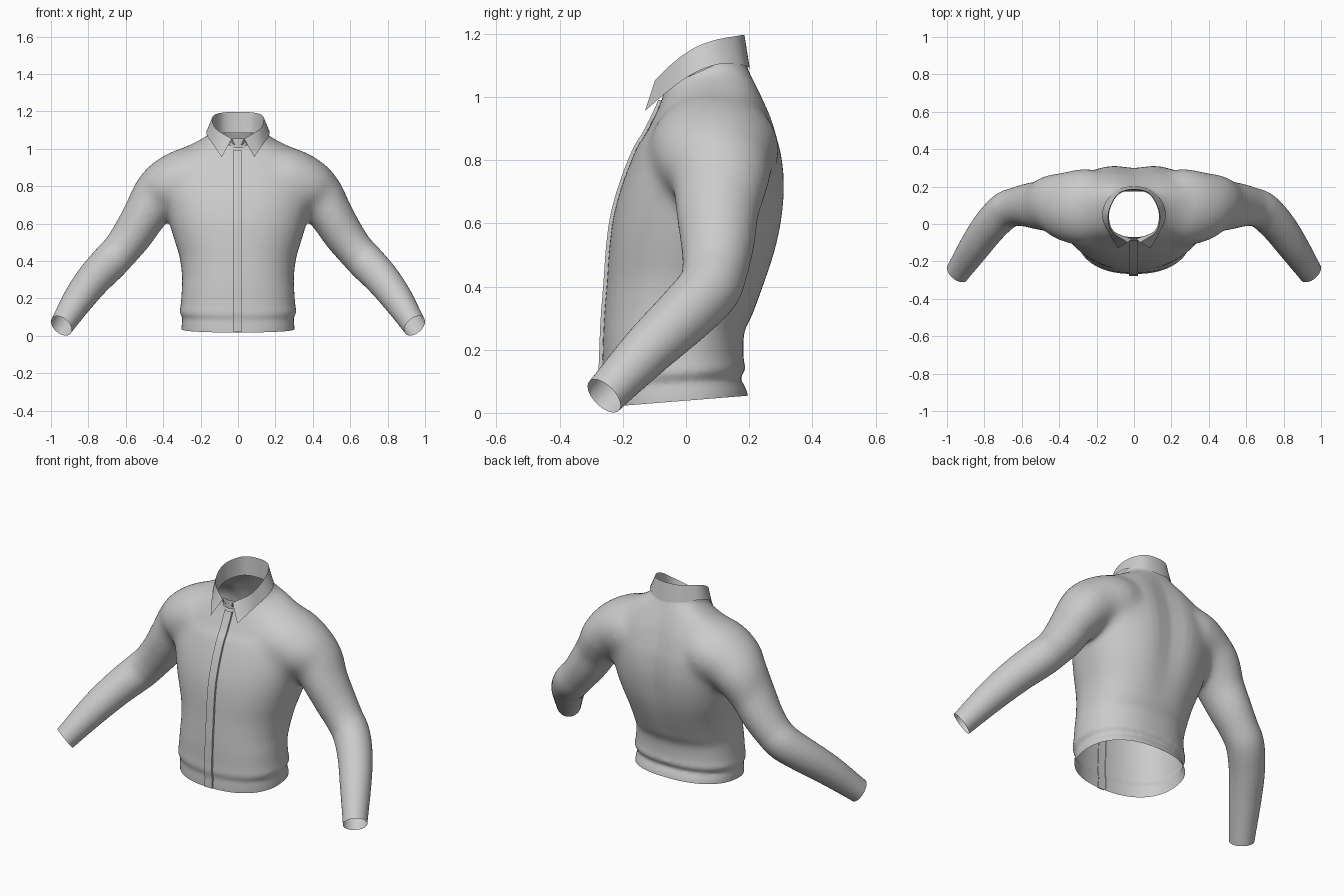
import bpy, bmesh, math
from mathutils import Vector
from mathutils.bvhtree import BVHTree

if "Cube" in bpy.data.objects:
    bpy.data.objects.remove(bpy.data.objects["Cube"])


def spline(points, steps):
    """Catmull-Rom curve through points of any dimension."""
    p = [Vector(q) for q in points]
    p = [p[0] * 2 - p[1]] + p + [p[-1] * 2 - p[-2]]
    out = []
    for i in range(1, len(p) - 2):
        a, b, c, d = p[i - 1:i + 3]
        for k in range(steps):
            t = k / steps
            out.append((b * 2 + (c - a) * t + (a * 2 - b * 5 + c * 4 - d) * t * t
                        + (b * 3 - a - c * 3 + d) * t ** 3) * 0.5)
    return out + [p[-2]]


def loft(bm, rows, closed=False):
    """Skin rows of points; closed rows make a capped tube."""
    vs = [[bm.verts.new(q) for q in r] for r in rows]
    n = len(rows[0])
    for a, b in zip(vs, vs[1:]):
        for i in range(n if closed else n - 1):
            j = (i + 1) % n
            bm.faces.new((a[i], a[j], b[j], b[i]))
    if closed:
        bm.faces.new(vs[0][::-1])
        bm.faces.new(vs[-1])


def finish(bm, name, angle=None):
    me = bpy.data.meshes.new(name)
    bm.to_mesh(me)
    bm.free()
    ob = bpy.data.objects.new(name, me)
    bpy.context.collection.objects.link(ob)
    bpy.ops.object.select_all(action='DESELECT')
    ob.select_set(True)
    bpy.context.view_layer.objects.active = ob
    if angle:
        bpy.ops.object.shade_smooth_by_angle(angle=math.radians(angle))
    return ob


# Torso: height, half width, front y, back y
TORSO = [(-.06, .302, -.262, .205), (.02, .302, -.263, .197), (.06, .300, -.262, .184),
         (.085, .297, -.260, .172), (.115, .312, -.268, .188), (.16, .306, -.265, .182),
         (.25, .300, -.262, .185), (.32, .299, -.258, .215), (.42, .312, -.250, .257),
         (.52, .342, -.243, .292), (.62, .372, -.230, .313), (.72, .400, -.203, .319),
         (.82, .41, -.165, .309), (.90, .395, -.126, .283), (.95, .36, -.106, .258),
         (1.0, .29, -.085, .230), (1.035, .213, -.073, .210), (1.06, .170, -.070, .197),
         (1.09, .148, -.070, .190), (1.2, .143, -.070, .188)]


def torso_ring(z, w, f, b, n=64):
    ring = []
    for i in range(n):
        a = 2 * math.pi * i / n
        c, s = math.cos(a), math.sin(a)
        x = w * math.copysign(abs(c) ** .87, c)
        y = (f + b) / 2 + (b - f) / 2 * math.copysign(abs(s) ** .87, s)
        # hem rises towards the back, neckline drops towards the front
        dz = .08 * (y + .26) * max(0, 1 - max(z, 0) / .3)
        dz += .33 * (y - .06) * min(1, max(0, (z - .85) / .25))
        if s > 0 and z > .3:
            y -= .02 * math.exp(-(x / .08) ** 2) * min(1, (z - .3) / .3) * min(1, max(0, (1.1 - z) / .2))
        ring.append((x, y, z + dz))
    return ring


# Sleeve: centre x, y, z, radius across, radius front to back
SLEEVE = [(.18, .09, .85, .16, .19), (.26, .09, .838, .172, .208), (.36, .095, .80, .16, .192),
          (.43, .108, .745, .138, .162),
          (.50, .10, .643, .117, .133), (.565, .10, .54, .108, .117), (.63, .092, .455, .10, .104),
          (.69, .07, .39, .10, .10), (.77, -.01, .305, .094, .094), (.85, -.12, .20, .084, .084),
          (.943, -.258, .055, .065, .067), (1.0, -.34, -.032, .058, .06)]


def sleeve_rows(side, n=40):
    path = spline(SLEEVE, 5)
    rows = []
    for i, p in enumerate(path):
        d = path[min(i + 1, len(path) - 1)] - path[max(i - 1, 0)]
        d = Vector(d[:3]).normalized()
        u = d.cross(Vector((0, 1, 0))).normalized()
        v = u.cross(d)
        row = []
        for k in range(n):
            a = 2 * math.pi * k / n
            q = Vector(p[:3]) + u * p[3] * math.cos(a) + v * p[4] * math.sin(a)
            row.append((q.x * side, q.y, q.z))
        rows.append(row)
    return rows


bm = bmesh.new()
loft(bm, [torso_ring(*r) for r in spline(TORSO, 3)], True)
for side in (1, -1):
    loft(bm, sleeve_rows(side), True)
bmesh.ops.recalc_face_normals(bm, faces=bm.faces[:])
body = finish(bm, "jacket_body")

# Fuse torso and sleeves into one skin, blending the shoulders most
m = body.modifiers.new("fuse", 'REMESH')
m.mode, m.voxel_size = 'VOXEL', .011
bpy.ops.object.modifier_apply(modifier="fuse")
group = body.vertex_groups.new(name="shoulders")
for v in body.data.vertices:
    w = min(1, max(0, 1 - abs(abs(v.co.x) - .34) / .2) * 2) * min(1, max(0, (v.co.z - .56) / .12))
    group.add([v.index], w, 'REPLACE')
for name, count, vg in (("blend", 90, "shoulders"), ("soften", 5, "")):
    m = body.modifiers.new(name, 'SMOOTH')
    m.factor, m.iterations, m.vertex_group = .5, count, vg
    bpy.ops.object.modifier_apply(modifier=name)

# Cut open the hem, neck and cuffs
bm = bmesh.new()
bm.from_mesh(body.data)


def cut(co, no, keep):
    co, no = Vector(co), Vector(no).normalized()
    bmesh.ops.bisect_plane(bm, geom=bm.verts[:] + bm.edges[:] + bm.faces[:],
                           dist=1e-5, plane_co=co, plane_no=no)
    gone = []
    for f in bm.faces:
        c = f.calc_center_median()
        if (c - co).dot(no) > 0 and not keep(c):
            gone.append(f)
    bmesh.ops.delete(bm, geom=gone, context='FACES')


cut((0, -.26, .018), (0, .08, -1), lambda c: abs(c.x) > .45)
cut((0, .06, 1.088), (0, -.45, 1), lambda c: c.z < .9 or abs(c.x) > .2)
for side in (1, -1):
    cut((.943 * side, -.26, .053), (.52 * side, -.62, -.6), lambda c: c.x * side < .6)
bm.to_mesh(body.data)
tree = BVHTree.FromBMesh(bm)
bm.free()
bpy.ops.object.shade_smooth_by_angle(angle=math.radians(60))

# Front placket strip lying on the chest
rows = []
for i in range(61):
    z = .022 + (.99 - .022) * i / 60
    hit = tree.ray_cast(Vector((.003, -1, z)), Vector((0, 1, 0)))[0]
    if hit:
        rows.append([(x, hit.y + d, z) for x, d in
                     ((-.027, .004), (-.026, -.011), (.021, -.011), (.022, .004))])
bm = bmesh.new()
loft(bm, rows)
finish(bm, "front_placket", 35)

# Collar: half curves from centre back to front, mirrored
STAND = [(0, .182, 1.085), (.08, .160, 1.085), (.125, .09, 1.075), (.132, .02, 1.055),
         (.105, -.04, 1.03), (.012, -.08, 1.012)]
FOLD = [(0, .185, 1.197), (.08, .165, 1.194), (.128, .09, 1.180), (.138, .02, 1.152),
        (.115, -.045, 1.105), (.033, -.098, 1.053)]
LEAF = [(0, .202, 1.09), (.09, .182, 1.10), (.155, .11, 1.105), (.168, .03, 1.078),
        (.134, -.05, 1.024), (.087, -.13, .956)]


def both(half):
    return spline([(-x, y, z) for x, y, z in half[:0:-1]] + half, 8)


bm = bmesh.new()
loft(bm, [both(STAND), both(FOLD), both(LEAF)])
finish(bm, "collar", 40)

# Small overlapping tab closing the collar stand
bm = bmesh.new()
loft(bm, [[(x, -.075 - .012 * (1 - abs(x) / .05), z) for x in (-.04, -.02, 0, .02, .04)]
          for z in (1.005, 1.055)])
finish(bm, "collar_tab", 40)
